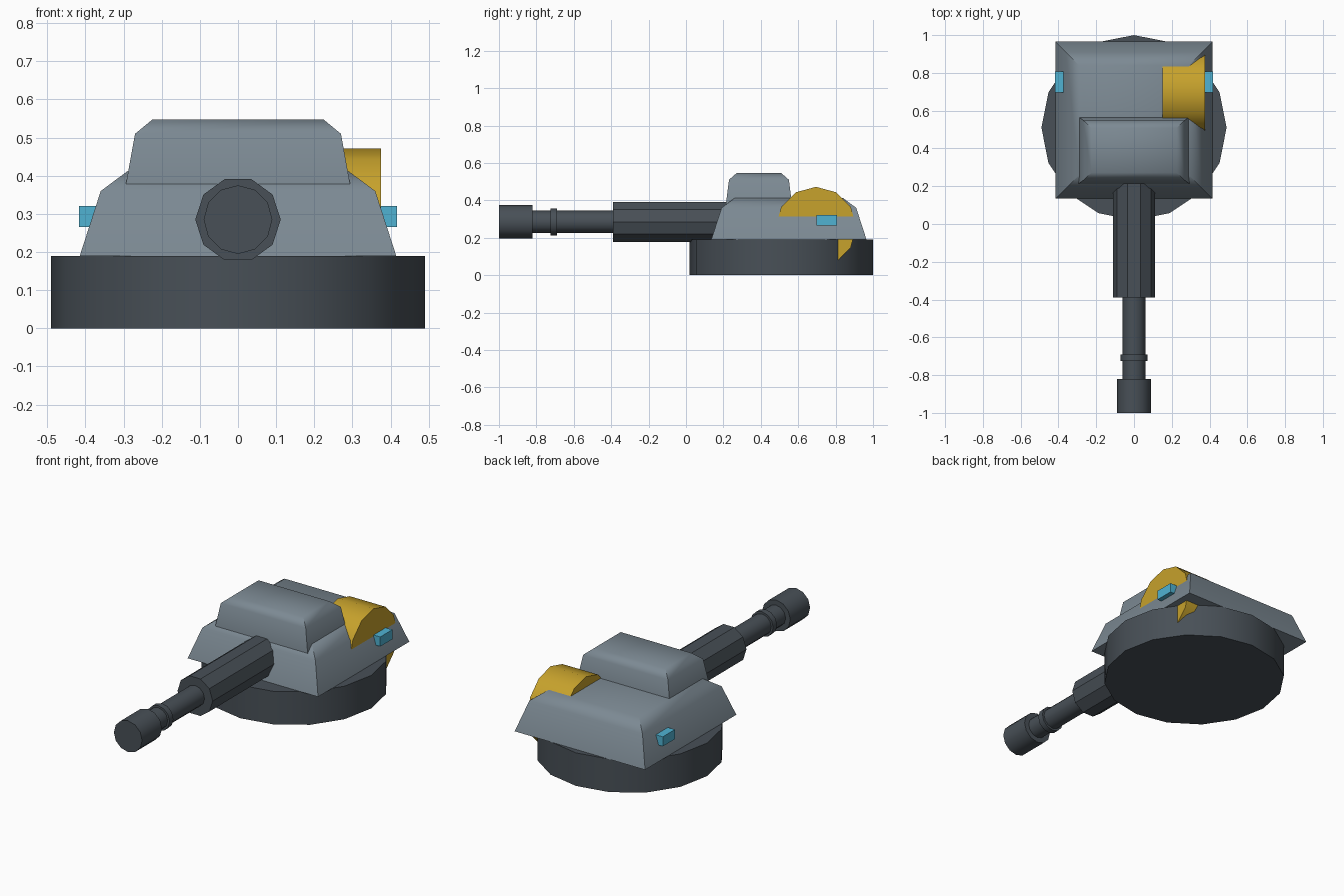
import bpy, bmesh, math
from mathutils import Vector, Matrix

if "Cube" in bpy.data.objects:
    bpy.data.objects.remove(bpy.data.objects["Cube"])


def material(name, rgb):
    m = bpy.data.materials.new(name)
    m.diffuse_color = (*rgb, 1)
    m.use_nodes = True
    m.node_tree.nodes["Principled BSDF"].inputs["Base Color"].default_value = m.diffuse_color
    return m


DARK = material("dark_steel", (0.065, 0.08, 0.095))
GREY = material("armour_grey", (0.2, 0.25, 0.29))
GOLD = material("gold", (0.57, 0.36, 0.025))
BLUE = material("blue", (0.08, 0.45, 0.65))


def finish(bm, name, mat, angle):
    bmesh.ops.recalc_face_normals(bm, faces=bm.faces)
    me = bpy.data.meshes.new(name)
    bm.to_mesh(me)
    bm.free()
    ob = bpy.data.objects.new(name, me)
    bpy.context.collection.objects.link(ob)
    me.materials.append(mat)
    bpy.ops.object.select_all(action='DESELECT')
    ob.select_set(True)
    bpy.context.view_layer.objects.active = ob
    bpy.ops.object.shade_smooth_by_angle(angle=math.radians(angle))
    return ob


def loft(bm, rings):
    """Skin a list of closed rings and cap both ends."""
    loops = [[bm.verts.new(p) for p in r] for r in rings]
    n = len(loops[0])
    for a, b in zip(loops, loops[1:]):
        for i in range(n):
            j = (i + 1) % n
            bm.faces.new((a[i], a[j], b[j], b[i]))
    bm.faces.new(loops[0][::-1])
    bm.faces.new(loops[-1])


def cylinder(name, sides, r, axis, start, end, centre, mat):
    """Cylinder between start and end along an axis, through centre."""
    rings = []
    for d in (start, end):
        ring = []
        for i in range(sides):
            t = 2 * math.pi * i / sides
            p = Vector(centre)
            u, v = [k for k in range(3) if k != axis]
            p[u] += r * math.cos(t)
            p[v] += r * math.sin(t)
            p[axis] = d
            ring.append(p)
        rings.append(ring)
    bm = bmesh.new()
    loft(bm, rings)
    return finish(bm, name, mat, 32)


def tapered_block(name, cy, sections, mat):
    """Block from (z, half width, half depth) sections."""
    bm = bmesh.new()
    loft(bm, [[(sx * hx, cy + sy * hy, z)
               for sx, sy in ((-1, -1), (1, -1), (1, 1), (-1, 1))]
              for z, hx, hy in sections])
    return finish(bm, name, mat, 45)


# Turntable base
cylinder("base_ring", 16, 0.49, 2, 0, 0.19, (0, 0.51, 0), DARK)

# Armoured housing and raised upper housing
tapered_block("housing", 0.55, [(0.19, 0.415, 0.415), (0.36, 0.36, 0.36),
                                (0.412, 0.29, 0.29)], GREY)
tapered_block("upper_housing", 0.39, [(0.378, 0.294, 0.177), (0.51, 0.27, 0.16),
                                      (0.547, 0.225, 0.118)], GREY)

# Gun: sleeve, barrel, collar and muzzle along y
for name, sides, r, y0, y1 in (("barrel_sleeve", 10, 0.112, -0.39, 0.3),
                               ("barrel", 12, 0.06, -1.0, -0.3),
                               ("barrel_collar", 12, 0.072, -0.725, -0.69),
                               ("muzzle", 12, 0.09, -1.0, -0.82)):
    cylinder(name, sides, r, 1, y0, y1, (0, 0, 0.285), DARK)

# Ammunition drum on the right side
cylinder("ammo_drum", 12, 0.215, 0, 0.15, 0.375, (0, 0.695, 0.257), GOLD)

# Side lights, one per side
for side, s in (("left", -1), ("right", 1)):
    bm = bmesh.new()
    bmesh.ops.create_cube(bm, size=1, matrix=Matrix.Translation((s * 0.38, 0.752, 0.293))
                          @ Matrix.Diagonal((0.075, 0.11, 0.055, 1)))
    finish(bm, side + "_light", BLUE, 30)
